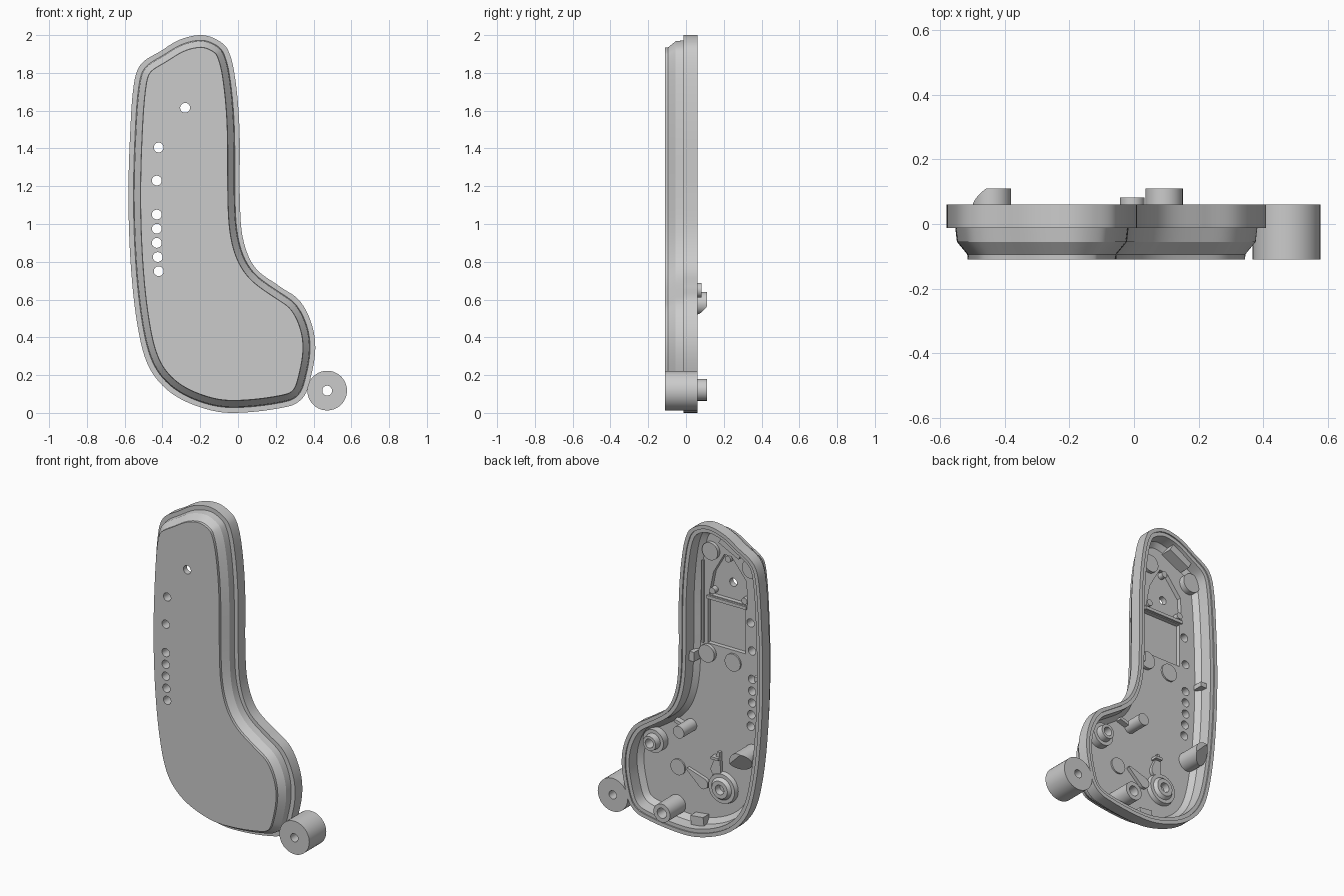
import bpy, bmesh, math
from mathutils import Vector
from mathutils.geometry import interpolate_bezier

if "Cube" in bpy.data.objects:
    bpy.data.objects.remove(bpy.data.objects["Cube"])

FLOOR = -0.047
B = FLOOR - 0.005      # base of everything that stands on the floor
DEEP = -0.075          # bottom of the recesses


def finish(bm, name):
    bmesh.ops.recalc_face_normals(bm, faces=bm.faces)
    me = bpy.data.meshes.new(name)
    bm.to_mesh(me)
    bm.free()
    me.shade_smooth()
    me.set_sharp_from_angle(angle=math.radians(25))
    ob = bpy.data.objects.new(name, me)
    bpy.context.collection.objects.link(ob)
    return ob


def smooth_loop(pts, n=10):
    """Closed smooth curve through (x, z) points."""
    P = [Vector(p) for p in pts]
    k = len(P)
    T = [(P[(i + 1) % k] - P[i - 1]).normalized() for i in range(k)]
    out = []
    for i in range(k):
        a, b = P[i], P[(i + 1) % k]
        h = (b - a).length / 3
        out += interpolate_bezier(a, a + T[i] * h, b - T[(i + 1) % k] * h, b, n)[:-1]
    return [Vector((p[0], p[1])) for p in out]


def inset(loop, d, steps=12):
    """Move a clockwise loop inward in small steps, relaxing it so it never folds."""
    k = len(loop)
    for _ in range(steps if d else 0):
        new = []
        for i in range(k):
            t = (loop[(i + 1) % k] - loop[i - 1]).normalized()
            new.append(loop[i] + Vector((t.y, -t.x)) * (d / steps))
        loop = [new[i] * 0.6 + (new[i - 1] + new[(i + 1) % k]) * 0.2 for i in range(k)]
    return loop


def loft(bm, rings, closed=False):
    """Skin a list of (loop, y) rings; cap the ends unless closed."""
    vs = [[bm.verts.new((p[0], y, p[1])) for p in loop] for loop, y in rings]
    k = len(vs[0])
    pairs = list(zip(vs, vs[1:])) + ([(vs[-1], vs[0])] if closed else [])
    for a, b in pairs:
        for i in range(k):
            j = (i + 1) % k
            bm.faces.new((a[i], a[j], b[j], b[i]))
    if not closed:
        bm.faces.new(vs[0])
        bm.faces.new(vs[-1])


def circle(x, z, r, n=40):
    return [(x + r * math.cos(2 * math.pi * i / n), z + r * math.sin(2 * math.pi * i / n)) for i in range(n)]


def turned(name, x, z, profile, closed=False):
    """Round part along y from (radius, y) pairs."""
    bm = bmesh.new()
    loft(bm, [(circle(x, z, r), y) for r, y in profile], closed)
    return finish(bm, name)


def prism(name, pts, y0, y1):
    bm = bmesh.new()
    loft(bm, [(pts, y0), (pts, y1)])
    return finish(bm, name)


def rib(name, a, b, w, y1, y0=B):
    a, b = Vector(a), Vector(b)
    t = (b - a).normalized() * w / 2
    n = Vector((-t.y, t.x))
    return prism(name, [a + n, b + n, b - n, a - n], y0, y1)


# Hollow shell: stepped and bevelled outside, thick wall, open at the back
OUTLINE = [(-.2, 2), (-.12, 1.98), (-.055, 1.925), (-.015, 1.77), (.008, 1.5), (.01, 1.13), (.027, .92),
           (.09, .77), (.22, .67), (.325, .595), (.39, .47), (.409, .335), (.383, .18), (.347, .085),
           (.27, .035), (-.03, 0), (-.2, .03), (-.36, .11), (-.47, .24), (-.528, .44), (-.566, .76),
           (-.58, 1.13), (-.57, 1.5), (-.548, 1.76), (-.51, 1.85), (-.41, 1.915), (-.31, 1.975)]
base = smooth_loop(OUTLINE)
bm = bmesh.new()
loft(bm, [(inset(base, d), y) for d, y in [
    (.064, -.11), (.063, -.094), (.031, -.055), (.026, -.012), (0, -.012), (0, .06),
    (.022, .06), (.022, .052), (.045, .052), (.05, -.02), (.08, FLOOR)]])
shell = finish(bm, "shell")

# Cutters: through holes, and recesses for the plate and the window
HOLES = [(-.28, 1.615), (-.42, 1.405), (-.43, 1.23), (-.43, 1.05), (-.43, .975),
         (-.43, .9), (-.425, .825), (-.42, .75)]
PLATE = [(-.285, 1.79), (-.235, 1.79), (-.16, 1.66), (-.13, 1.51), (-.4, 1.51), (-.39, 1.66)]
WINDOW = [(-.12, 1.48), (-.385, 1.48), (-.385, 1.2), (-.12, 1.2)]
bm = bmesh.new()
for x, z in HOLES:
    loft(bm, [(circle(x, z, .026), -.2), (circle(x, z, .026), .03)])
holes = finish(bm, "hole_cutter")
bm = bmesh.new()
for pts in (PLATE, WINDOW):
    loft(bm, [(pts, DEEP), (pts, .03)])
recesses = finish(bm, "recess_cutter")
for cutter in (recesses, holes):
    cutter.hide_render = True
    mod = shell.modifiers.new(cutter.name, 'BOOLEAN')
    mod.operation = 'DIFFERENCE'
    mod.solver = 'EXACT'
    mod.object = cutter
cut_mesh = bpy.data.meshes.new_from_object(shell.evaluated_get(bpy.context.evaluated_depsgraph_get()))
shell.modifiers.clear()
bm = bmesh.new()
bm.from_mesh(cut_mesh)
for f in bm.faces:                      # keep floor and front face flat
    f.smooth = abs(f.normal.y) < .99
for e in bm.edges:
    e.smooth = len(e.link_faces) == 2 and e.calc_face_angle(0) < math.radians(25)
bm.to_mesh(cut_mesh)
bm.free()
shell.data = cut_mesh
for cutter in (recesses, holes):
    bpy.data.objects.remove(cutter)

# Separate round post beside the foot
turned("side_post", .472, .118, [(.105, -.11), (.105, .06), (.026, .06), (.026, -.11)], closed=True)

# Screw bosses standing on the floor
turned("bottom_boss", .093, .122, [(.058, B), (.058, .11), (.032, .11), (.026, .02)])
turned("peg_boss", -.005, .65, [(.038, B), (.038, .082)])
turned("right_boss", .23, .5, [(.072, B), (.072, .0), (.05, .0), (.045, .04), (.028, .04), (.024, -.03)])
turned("left_boss", -.235, .315, [(.1, B), (.092, -.02), (.07, -.02), (.055, 0), (.03, 0), (.026, -.04)])

# Side boss with a slanted shoulder
bm = bmesh.new()
loft(bm, [(circle(-.44, .58, .06), y) for y in (B, .11)])
bmesh.ops.bisect_plane(bm, geom=bm.verts[:] + bm.edges[:] + bm.faces[:], clear_outer=True,
                       plane_co=(-.42, .11, .6), plane_no=(-.47, .85, -.47))
bmesh.ops.holes_fill(bm, edges=bm.edges[:])
finish(bm, "side_boss")

# Low round pads
for i, (x, z, r, y1) in enumerate([
        (-.15, 1.795, .055, -.025), (-.125, 1.14, .055, -.025), (-.3, 1.125, .055, -.037),
        (.085, .36, .05, -.037), (-.445, 1.765, .06, -.01)]):
    turned(f"floor_pad_{i}", x, z, [(r, B), (r, y1)])

# Pegs on the plate, bar above the window
for i, (x, z) in enumerate([(-.265, 1.77), (-.155, 1.54), (-.38, 1.535)]):
    turned(f"plate_peg_{i}", x, z, [(.02, DEEP - .005), (.02, -.04)])
rib("window_bar", (-.12, 1.495), (-.395, 1.495), .02, -.035)
rib("long_rib", (-.092, 1.72), (-.092, 1.2), .012, -.03)

# Wall clips and blocks
rib("right_clip", (-.07, 1.12), (-.03, 1.12), .06, .02, -.05)
rib("left_clip", (-.54, 1.095), (-.49, 1.095), .03, .02, -.045)
rib("top_block", (-.40, 1.85), (-.26, 1.92), .05, .03, -.045)
rib("bottom_block", (-.13, .085), (-.04, .075), .06, .01, -.05)
rib("peg_rib", (.02, .645), (.09, .665), .02, -.01)


# Small teardrop catches and fin
def teardrop(name, x, z, ang, length, r, y1):
    pts = [(r * math.cos(a), r * math.sin(a)) for a in
           [math.radians(d) for d in range(70, 291, 20)]] + [(length, -r * .2), (length, r * .2)]
    c, s = math.cos(ang), math.sin(ang)
    prism(name, [(x + c * u - s * v, z + s * u + c * v) for u, v in pts], B, y1)


teardrop("catch_lower", -.1, .31, math.radians(30), .13, .035, -.025)
teardrop("catch_upper", -.19, .42, math.radians(100), .12, .035, -.025)
rib("catch_fin", (-.22, .5), (-.17, .5), .016, -.005)
